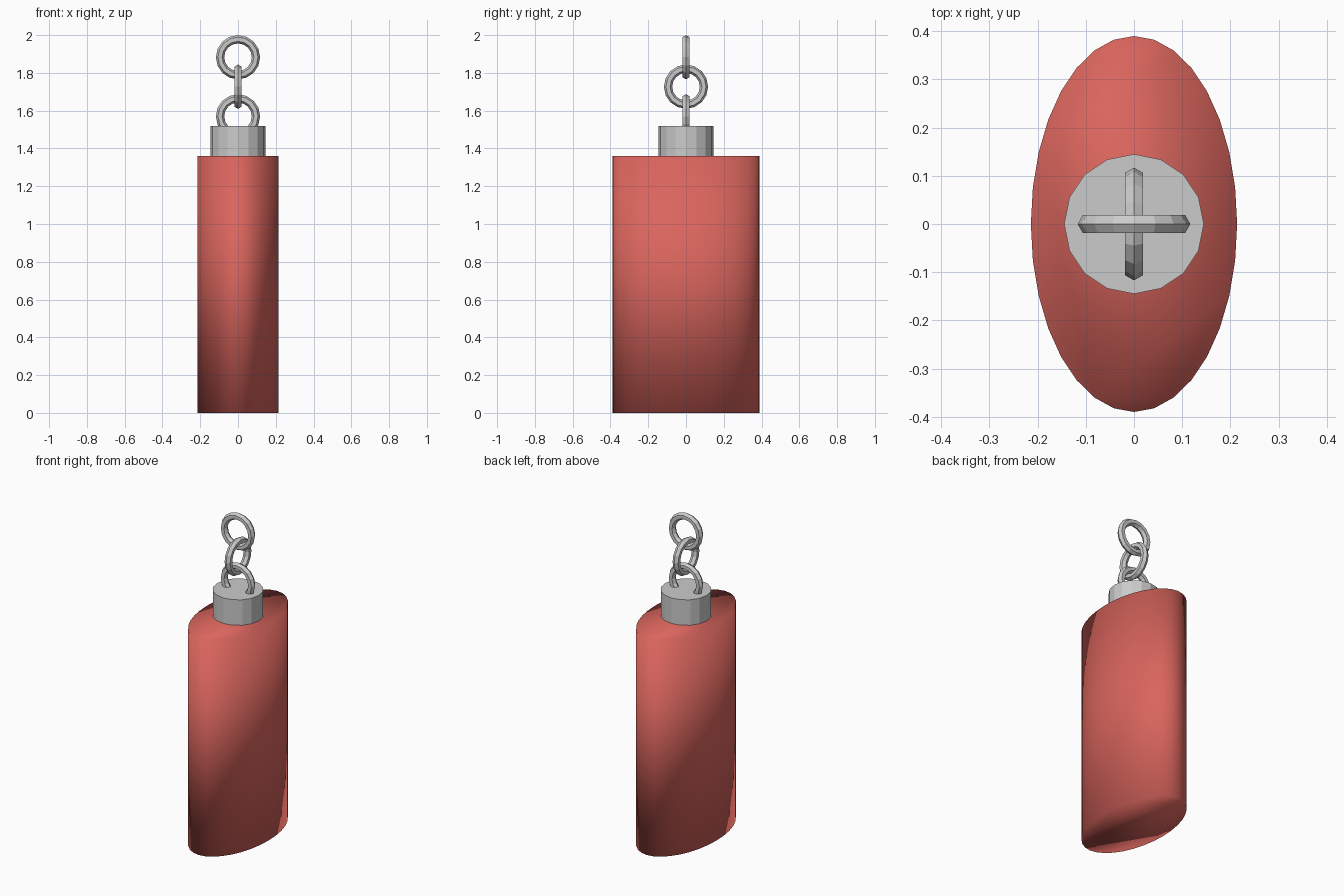
import bpy, math
from math import cos, sin, pi

if "Cube" in bpy.data.objects:
    bpy.data.objects.remove(bpy.data.objects["Cube"])

# Elliptical red body, smooth shaded all over
bpy.ops.mesh.primitive_cylinder_add(vertices=32, radius=1, depth=1.36, location=(0, 0, 0.68))
body = bpy.context.object
body.name = "body"
body.scale = (0.214, 0.39, 1)
bpy.ops.object.transform_apply(location=False, rotation=False, scale=True)
bpy.ops.object.shade_smooth()
red = bpy.data.materials.new("red")
red.diffuse_color = (0.70, 0.13, 0.11, 1)
red.use_nodes = True
red.node_tree.nodes["Principled BSDF"].inputs["Base Color"].default_value = red.diffuse_color
body.data.materials.append(red)

# Faceted metal collar on top
bpy.ops.mesh.primitive_cylinder_add(vertices=16, radius=0.145, depth=0.16, location=(0, 0, 1.44))
bpy.context.object.name = "collar"


# Chain link: upright ring with a six-sided section
def link(name, z, turn):
    bpy.ops.mesh.primitive_torus_add(major_segments=16, minor_segments=6,
                                     major_radius=0.095, minor_radius=0.022,
                                     location=(0, 0, z), rotation=(pi / 2, 0, turn))
    bpy.context.object.name = name
    bpy.ops.object.shade_flat()


link("lower_link", 1.570, 0)
link("middle_link", 1.727, pi / 2)
link("upper_link", 1.883, 0)
